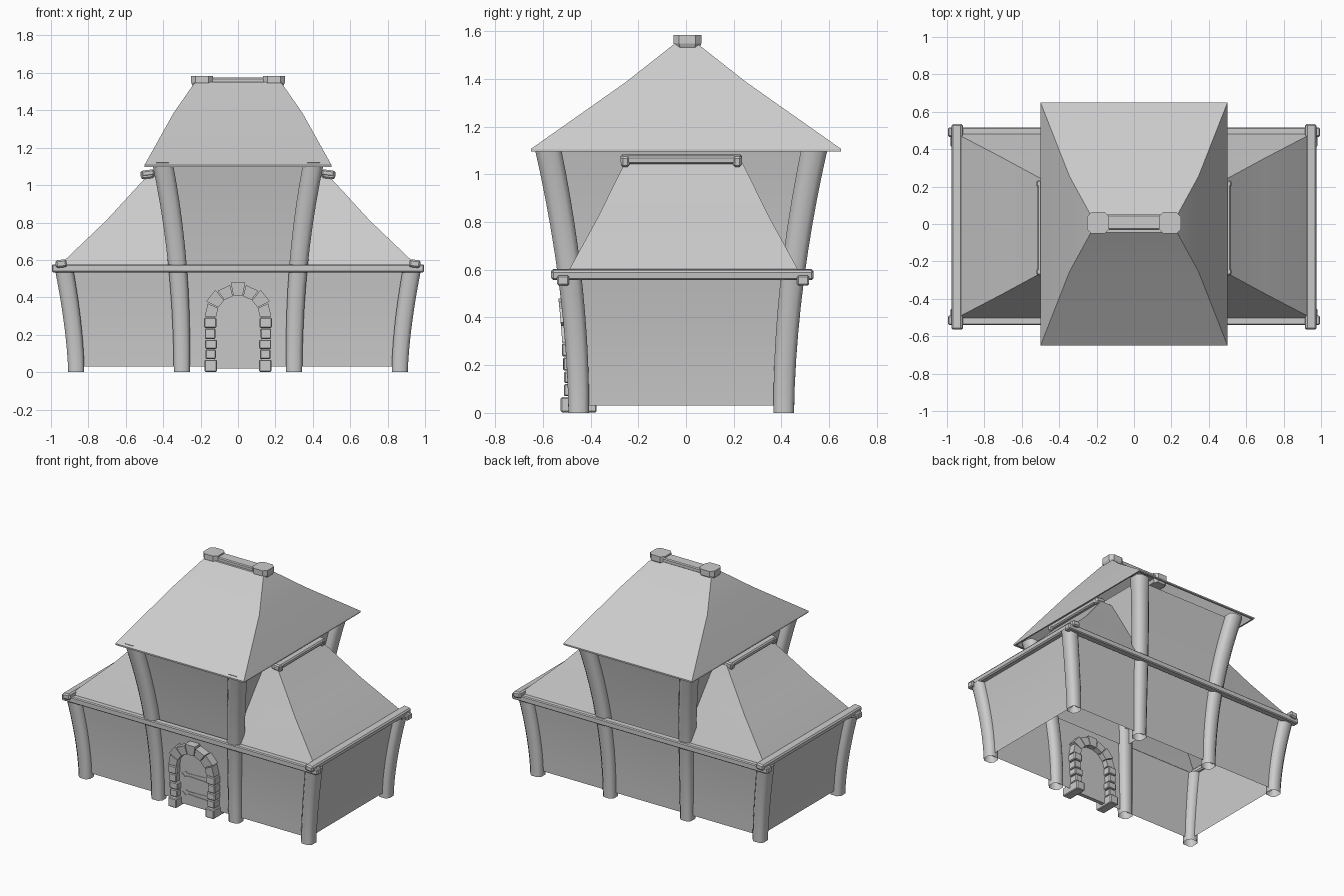
import bpy, bmesh, math, random
from mathutils import Vector, Matrix

if "Cube" in bpy.data.objects:
    bpy.data.objects.remove(bpy.data.objects["Cube"])

random.seed(4)
OY = -0.02  # the building body sits slightly forward of the main roof


def make(name, bm, smooth=None):
    bmesh.ops.recalc_face_normals(bm, faces=bm.faces[:])
    me = bpy.data.meshes.new(name)
    bm.to_mesh(me)
    bm.free()
    ob = bpy.data.objects.new(name, me)
    bpy.context.collection.objects.link(ob)
    if smooth:
        bpy.ops.object.select_all(action='DESELECT')
        ob.select_set(True)
        bpy.context.view_layer.objects.active = ob
        bpy.ops.object.shade_smooth_by_angle(angle=math.radians(smooth))
    return ob


def loft(name, rings, closed=True, cap_top=False, cap_bottom=False, smooth=None):
    bm = bmesh.new()
    vs = [[bm.verts.new(p) for p in r] for r in rings]
    n = len(rings[0])
    for a, b in zip(vs, vs[1:]):
        for i in range(n if closed else n - 1):
            j = (i + 1) % n
            bm.faces.new((a[i], a[j], b[j], b[i]))
    if cap_top:
        bm.faces.new(vs[-1])
    if cap_bottom:
        bm.faces.new(vs[0])
    return make(name, bm, smooth)


def block(name, loc, size, rot_y=0.0, bevel=0.006, taper=1.0):
    bm = bmesh.new()
    bmesh.ops.create_cube(bm, size=1)
    for v in bm.verts:
        k = taper if v.co.z < 0 else 1
        v.co = Vector((v.co.x * size[0] * k, v.co.y * size[1] * k, v.co.z * size[2]))
    if bevel:
        bmesh.ops.bevel(bm, geom=bm.edges[:], offset=bevel, segments=1, affect='EDGES')
    bm.transform(Matrix.Translation(loc) @ Matrix.Rotation(rot_y, 4, 'Y'))
    return make(name, bm)


def rect(hx, hy, z, oy=0.0):
    return [(-hx, oy - hy, z), (hx, oy - hy, z), (hx, oy + hy, z), (-hx, oy + hy, z)]


# Flared outlines shared by walls and posts
def low_x(z):
    return 0.865 + 0.065 * (z / 0.55) ** 1.6


def tower_x(z):
    return 0.30 + 0.10 * (z / 1.1) ** 2.2


def wall_y(z):
    return 0.43 + 0.127 * (z / 1.1) ** 1.87


def post(name, sx, sy, fx, top):
    rings = []
    for i in range(11):
        z = top * i / 10
        w = 0.043 + 0.011 * z
        c = w * 0.55
        cx, cy = sx * fx(z), OY + sy * wall_y(z)
        rings.append([(cx + a, cy + b, z) for a, b in (
            (c, -w), (w, -c), (w, c), (c, w), (-c, w), (-w, c), (-w, -c), (-c, -w))])
    loft(name, rings, smooth=50)


# Walls
zs = [0.03 + 0.53 * i / 5 for i in range(6)]
loft("lower_walls", [rect(low_x(z), wall_y(z), z, OY) for z in zs], smooth=30)
zs = [0.55 + 0.56 * i / 5 for i in range(6)]
loft("tower_walls", [rect(tower_x(z), wall_y(z) - 0.01, z, OY) for z in zs], smooth=30)

# Posts
for sx in (-1, 1):
    for sy in (-1, 1):
        post("corner_post", sx, sy, low_x, 0.56)
        post("tower_post", sx, sy, tower_x, 1.12)

# Eave beams
for sy in (-1, 1):
    block("long_eave_beam", (0, -0.012 + sy * 0.503, 0.555), (1.99, 0.05, 0.042))
for sx in (-1, 1):
    block("side_eave_beam", (sx * 0.945, -0.015, 0.58), (0.06, 1.1, 0.042),
          rot_y=sx * 0.12, bevel=0.009)

# Side wing roofs with a ridge beam where they meet the tower
for sx in (-1, 1):
    rings = []
    for x, hy, z in ((0.95, 0.495, 0.57), (0.925, 0.48, 0.60), (0.705, 0.365, 0.81), (0.48, 0.243, 1.055)):
        rings.append([(sx * 0.3, -0.01 - hy, z), (sx * x, -0.01 - hy, z),
                      (sx * x, -0.01 + hy, z), (sx * 0.3, -0.01 + hy, z)])
    loft("wing_roof", rings, closed=False, cap_top=True, smooth=20)
    block("wing_ridge_beam", (sx * 0.482, -0.02, 1.064), (0.07, 0.51, 0.034),
          rot_y=sx * 0.12, bevel=0.008)
    for sy in (-1, 1):
        block("wing_ridge_end", (sx * 0.485, -0.02 + sy * 0.235, 1.057), (0.072, 0.035, 0.045),
              rot_y=sx * 0.12, bevel=0.008)

# Main roof
loft("main_roof", [rect(0.49, 0.635, 1.097), rect(0.5, 0.65, 1.097), rect(0.5, 0.65, 1.107),
                   rect(0.345, 0.255, 1.385), rect(0.23, 0.045, 1.55)],
     cap_top=True, smooth=20)
block("ridge_bar", (0, 0.01, 1.558), (0.34, 0.08, 0.032))
for sx in (-1, 1):
    cap = []
    for h, z in ((0.046, 1.52), (0.058, 1.548), (0.058, 1.584)):
        c = h * 0.6
        cap.append([(sx * 0.192 + a, 0.006 + b, z) for a, b in (
            (c, -h), (h, -c), (h, c), (c, h), (-c, h), (-h, c), (-h, -c), (-c, -h))])
    loft("ridge_cap", cap, cap_top=True, cap_bottom=True)


# Door stones follow the lean of the front wall
def front(z):
    return OY - wall_y(max(z, 0))


for sx in (-1, 1):
    z = 0.0
    for i, h in enumerate((0.068, 0.055, 0.052, 0.06, 0.058)):
        w = 0.066 if i % 2 == 0 else 0.056
        d = 0.15 if i == 0 else 0.12 + random.uniform(-0.006, 0.006)
        block("door_jamb_stone", (sx * (0.147 + random.uniform(-0.003, 0.003)), front(z + h / 2), z + h / 2),
              (w, d, h - 0.004), bevel=0.005)
        z += h

n = 7
for i in range(n):
    a0 = math.pi * (i + 0.04) / n
    a1 = math.pi * (i + 0.96) / n
    r1 = 0.19 if i % 2 else 0.178
    pts = [(math.cos(a) * r, 0.293 + math.sin(a) * r)
           for a, r in ((a0, 0.117), (a0, r1), (a1, r1), (a1, 0.117))]
    loft("door_arch_stone", [[(x, front(z) + dy, z) for x, z in pts] for dy in (-0.058, 0.05)],
         cap_top=True, cap_bottom=True)

# Door leaf and hinge straps
outline = [(-0.125, 0.02), (0.125, 0.02)] + [
    (0.125 * math.cos(math.pi * i / 12), 0.293 + 0.125 * math.sin(math.pi * i / 12)) for i in range(13)]
loft("door_leaf", [[(x, front(z) + dy, z) for x, z in outline] for dy in (-0.018, 0.01)],
     cap_top=True, cap_bottom=True)
for z in (0.11, 0.24):
    strap = [(-0.10, z), (-0.075, z - 0.02), (-0.05, z - 0.01), (0.115, z - 0.018),
             (0.115, z + 0.014), (-0.05, z + 0.008), (-0.075, z + 0.018)]
    loft("hinge_strap", [[(x, front(z) + dy, zz) for x, zz in strap] for dy in (-0.024, -0.01)],
         cap_top=True)
